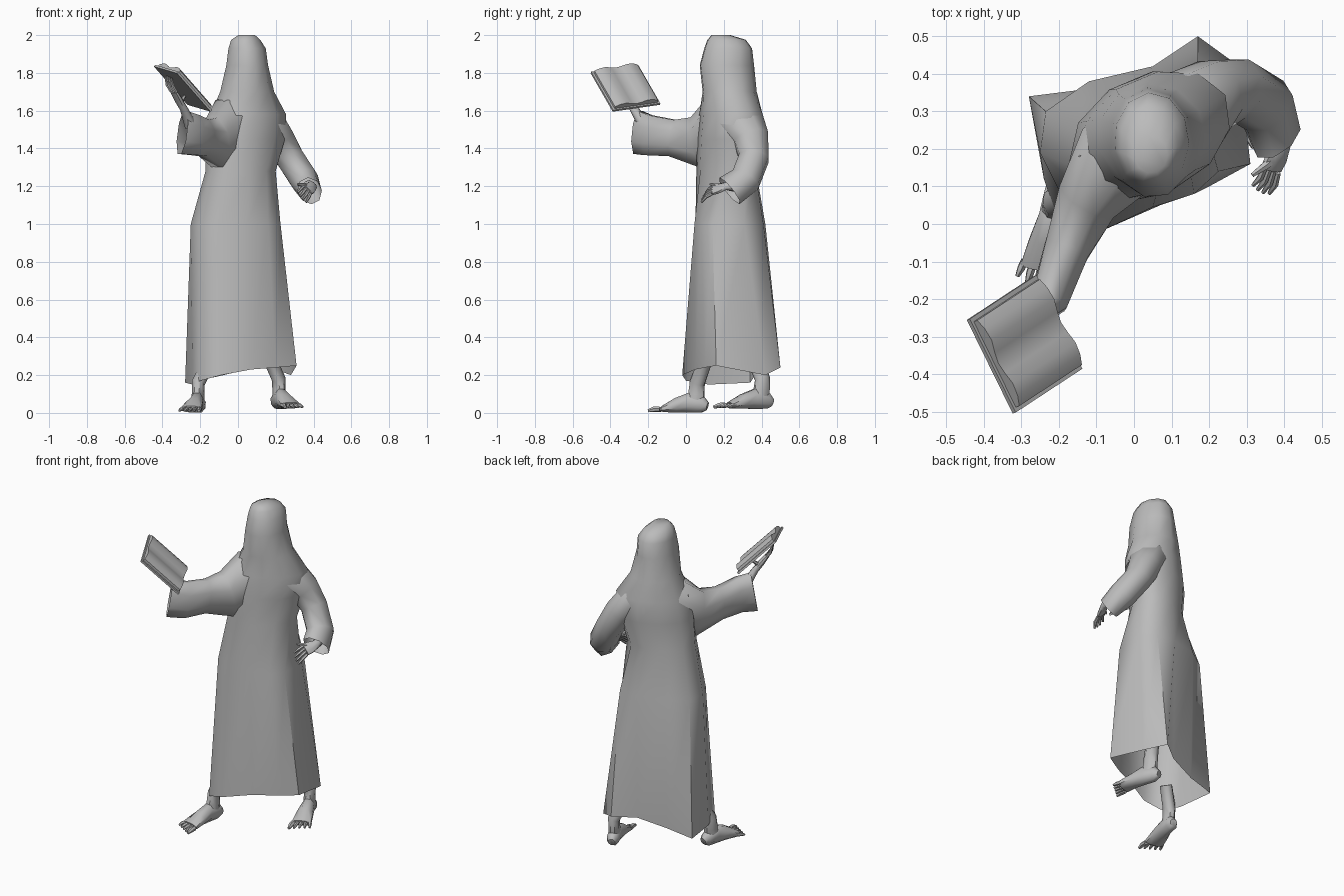
import bpy
import bmesh
from math import sin, cos, tau, radians
from mathutils import Vector

cube = bpy.data.objects.get("Cube")
if cube:
    bpy.data.objects.remove(cube, do_unlink=True)


def make_material(name, value):
    mat = bpy.data.materials.new(name)
    mat.use_nodes = True
    colour = (value, value, value, 1)
    mat.diffuse_color = colour
    mat.node_tree.nodes["Principled BSDF"].inputs["Base Color"].default_value = colour
    return mat


GREY = make_material("plain grey", 0.5)
Z = Vector((0, 0, 1))


def loft(name, rings, start_cap=True, end_cap=True, crease=50):
    """Skin a list of equal-length point rings."""
    bm = bmesh.new()
    loops = [[bm.verts.new(p) for p in ring] for ring in rings]
    n = len(loops[0])
    for low, high in zip(loops, loops[1:]):
        for i in range(n):
            j = (i + 1) % n
            bm.faces.new((low[i], low[j], high[j], high[i]))
    if start_cap:
        bm.faces.new(loops[0][::-1])
    if end_cap:
        bm.faces.new(loops[-1])
    bmesh.ops.recalc_face_normals(bm, faces=bm.faces)
    mesh = bpy.data.meshes.new(name)
    bm.to_mesh(mesh)
    bm.free()
    mesh.shade_smooth()
    mesh.set_sharp_from_angle(angle=radians(crease))
    mesh.materials.append(GREY)
    obj = bpy.data.objects.new(name, mesh)
    bpy.context.collection.objects.link(obj)


def tube(name, path, up=Z, sides=8, **options):
    """Tube along (centre, half width, half height) stations."""
    points = [Vector(p) for p, w, h in path]
    rings = []
    for i, (p, w, h) in enumerate(path):
        tangent = (points[min(i + 1, len(points) - 1)] - points[max(i - 1, 0)]).normalized()
        side = tangent.cross(up).normalized()
        high = side.cross(tangent)
        rings.append([points[i] + side * w * cos(tau * (k + 0.5) / sides)
                      + high * h * sin(tau * (k + 0.5) / sides) for k in range(sides)])
    loft(name, rings, **options)


def digit(name, base, tip, r, bend):
    """Finger or toe with a slight bend at the middle."""
    mid = base.lerp(tip, 0.5) + bend
    tube(name, [(base, r, r), (mid, r, r), (tip, r * 0.55, r * 0.55)],
         up=Vector((0.3, 0.2, 1)), sides=6)


# Robe and closed hood: uneven hem, boxy hips, then ellipses (z, cx, cy, rx, ry, turn)
hem = [(-.28, .34, .16), (-.24, .12, .15), (-.2, .0, .17), (-.09, -.02, .2), (.07, .05, .23),
       (.2, .1, .24), (.31, .16, .25), (.28, .42, .2), (.17, .5, .24), (.05, .41, .23),
       (-.12, .36, .19)]
hips = [(-.235, .3), (-.25, .19), (-.2, .09), (-.1, .05), (.05, .045), (.16, .08),
        (.225, .14), (.225, .31), (.17, .41), (.05, .42), (-.12, .38)]
stations = [(1.28, .015, .215, .2, .145, 30),
            (1.45, .04, .235, .225, .16, 28), (1.58, .055, .24, .215, .155, 28),
            (1.7, .047, .23, .145, .145, 25), (1.84, .047, .215, .112, .146, 5),
            (1.93, .047, .222, .1, .128, 0), (1.975, .04, .214, .078, .103, 0),
            (2.0, .045, .185, .045, .05, 0)]
rings = [hem, [(x, y, 1) for x, y in hips]]
for z, cx, cy, rx, ry, turn in stations:
    t, ring = radians(turn), []
    for i in range(len(hem)):
        a = radians(160) + tau * i / len(hem) - t
        u, v = rx * cos(a), ry * sin(a)
        ring.append((cx + u * cos(t) - v * sin(t), cy + u * sin(t) + v * cos(t), z))
    rings.append(ring)
loft("robe", rings, start_cap=False, crease=60)

# Sleeves, open at the cuffs
tube("raised_sleeve", [((.06, .25, 1.58), .08, .1), ((-.03, .19, 1.53), .13, .16),
                       ((-.12, .07, 1.43), .09, .15), ((-.18, -.07, 1.455), .065, .105),
                       ((-.225, -.2, 1.47), .055, .115), ((-.295, -.255, 1.485), .042, .125)],
     end_cap=False, crease=70)
tube("lowered_sleeve", [((.07, .25, 1.6), .09, .1), ((.15, .29, 1.54), .1, .13),
                        ((.215, .345, 1.45), .09, .1), ((.275, .36, 1.35), .08, .085),
                        ((.35, .315, 1.235), .08, .085), ((.38, .23, 1.175), .062, .092)],
     up=Vector((0, 1, 0)), end_cap=False, crease=70)


def hand(name, elbow, wrist, knuckles, tips, across, thumb):
    """Forearm, palm, four fingers and thumb."""
    elbow, wrist, knuckles, tips, across, thumb = map(
        Vector, (elbow, wrist, knuckles, tips, across, thumb))
    flat = (knuckles - wrist).cross(across).normalized()
    tube(name + "_palm", [(elbow, .033, .033), (wrist, .025, .02),
                          (wrist.lerp(knuckles, .6), .037, .018), (knuckles, .036, .013)],
         up=flat)
    for i in range(4):
        s = i / 1.5 - 1
        shorten = 1 - .12 * abs(s)
        base = knuckles + across * s * .028
        tip = knuckles + (tips - knuckles) * shorten + across * s * .036
        digit(f"{name}_finger_{i + 1}", base, tip, .0095, flat * .008)
    digit(name + "_thumb", wrist.lerp(knuckles, .35), thumb, .012, flat * .004)


hand("raised_hand", (-.25, -.22, 1.52), (-.287, -.275, 1.61), (-.34, -.32, 1.7),
     (-.372, -.335, 1.785), (-.45, .85, .1), (-.28, -.25, 1.68))
hand("lowered_hand", (.375, .27, 1.2), (.395, .21, 1.2), (.365, .145, 1.18),
     (.335, .085, 1.135), (.6, -.3, -.7), (.315, .13, 1.21))


def foot(name, x, y, turn, lift):
    """Bare foot with its ankle at (x, y), pointing along the turned -y axis."""
    t = radians(turn)
    ahead, side = Vector((sin(t), -cos(t), 0)), Vector((cos(t), sin(t), 0))
    origin = Vector((x, y, lift))
    inward = Vector((.02 - x, .22 - y, 0)) * .25

    def at(f, s, z):
        return origin + ahead * f + side * s + Z * z

    tube(name + "_leg", [(at(0, 0, .27) + inward, .035, .04), (at(0, 0, .16), .036, .042),
                         (at(.005, 0, .1), .033, .045), (at(.02, 0, .04), .036, .055)], up=ahead)
    tube(name + "_sole", [(at(-.055, 0, .035), .022, .022), (at(-.03, 0, .042), .036, .044),
                          (at(.04, 0, .055), .038, .058), (at(.11, 0, .04), .05, .042),
                          (at(.185, 0, .02), .06, .018)])
    inner = 1 if x < 0 else -1
    for i in range(5):
        s = (i / 2 - 1) * inner
        big = i == 4
        digit(f"{name}_toe_{i + 1}", at(.17 + .006 * i, s * .046, .02),
              at(.215 + .01 * i, s * .057, .011), .015 if big else .011, Z * .004)


foot("right_foot", -.21, .06, -12, 0)
foot("left_foot", .215, .405, 20, .02)

# Open book: profiles across the width, swept along the spine
centre = Vector((-.29, -.32, 1.72))
spine = Vector((-.175, -.115, .2)).normalized()
width = Vector((-.125, .245, .04)).normalized()
normal = width.cross(spine).normalized()
width = spine.cross(normal)


def book_part(name, profile, half_length, crease):
    loft(name, [[centre + width * u + normal * n + spine * s for u, n in profile]
                for s in (-half_length, half_length)], crease=crease)


half_page = [(.128, .004), (.128, .018), (.1, .03), (.065, .034), (.03, .024)]
pages = half_page + [(0, .018)] + [(-u, n) for u, n in reversed(half_page)]
book_part("pages", pages, .138, 50)
book_part("cover", [(.14, -.008), (.14, .004), (-.14, .004), (-.14, -.008)], .147, 30)
